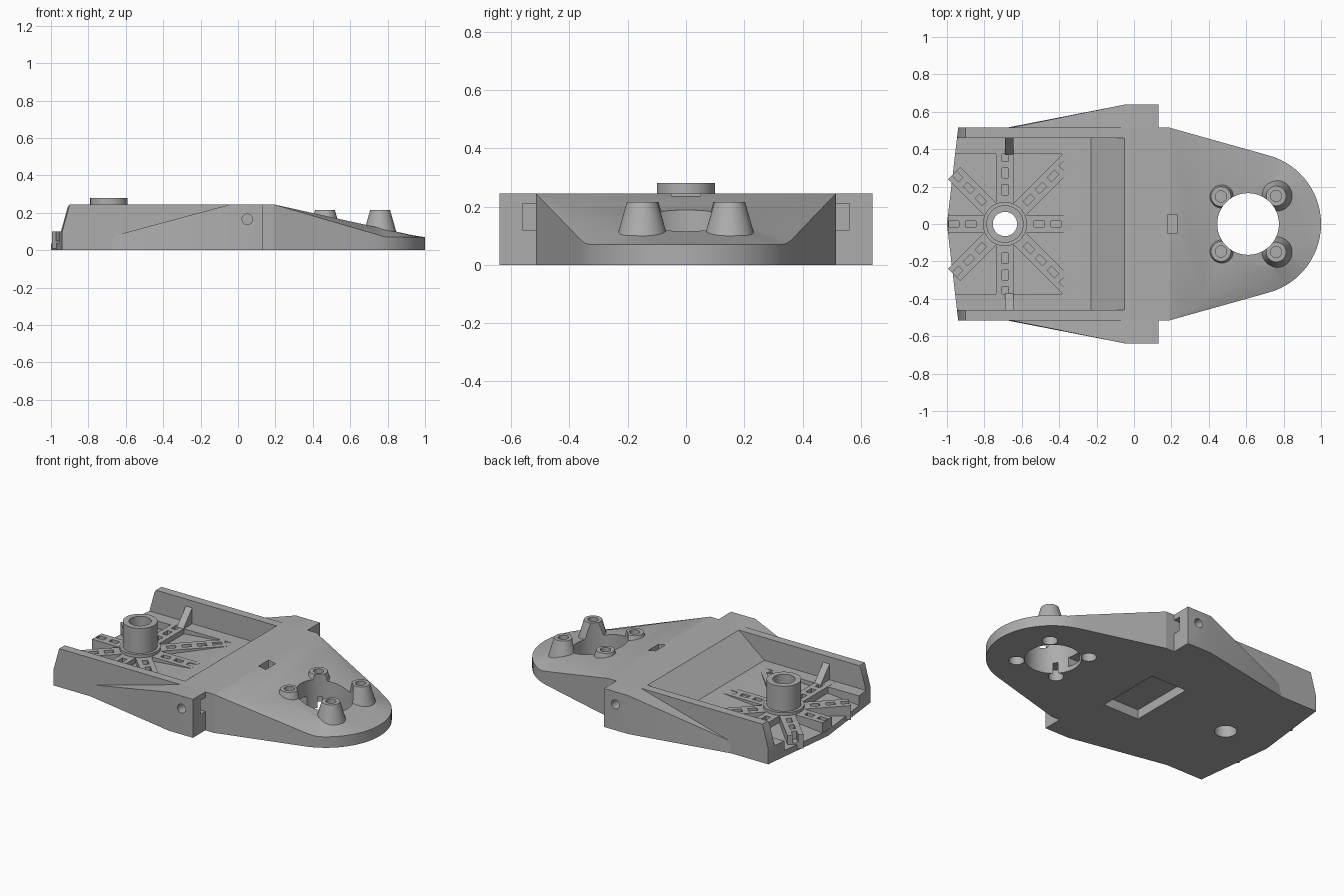
import bpy, bmesh
from math import sin, cos, radians
from mathutils import Vector, Matrix

old = bpy.data.objects.get("Cube")
if old:
    bpy.data.objects.remove(old)

GREY = (0.42, 0.42, 0.42, 1)
grey = bpy.data.materials.new("plain grey")
grey.use_nodes = True
grey.diffuse_color = GREY
grey.node_tree.nodes["Principled BSDF"].inputs["Base Color"].default_value = GREY


def finish(name, bm):
    bmesh.ops.recalc_face_normals(bm, faces=bm.faces)
    me = bpy.data.meshes.new(name)
    bm.to_mesh(me)
    bm.free()
    me.materials.append(grey)
    ob = bpy.data.objects.new(name, me)
    bpy.context.collection.objects.link(ob)
    return ob


def hull(name, pts):
    bm = bmesh.new()
    for p in pts:
        bm.verts.new(p)
    out = bmesh.ops.convex_hull(bm, input=bm.verts)
    spare = [v for v in out["geom_interior"] if isinstance(v, bmesh.types.BMVert)]
    bmesh.ops.delete(bm, geom=spare, context="VERTS")
    bmesh.ops.dissolve_limit(bm, angle_limit=0.01, verts=bm.verts, edges=bm.edges)
    return finish(name, bm)


def box(name, x0, x1, y0, y1, z0, z1, turn=0, origin=(0, 0, 0)):
    place = Matrix.Translation(origin) @ Matrix.Rotation(radians(turn), 4, "Z")
    return hull(name, [place @ Vector((x, y, z)) for x in (x0, x1) for y in (y0, y1) for z in (z0, z1)])


def cone(name, x, y, z0, z1, r0, r1, axis_y=False):
    bm = bmesh.new()
    bmesh.ops.create_cone(bm, cap_ends=True, segments=48, radius1=r0, radius2=r1, depth=z1 - z0,
                          matrix=Matrix.Translation((x, y, (z0 + z1) / 2)))
    if axis_y:  # stand the cylinder along y: (x, y, z) -> (x, z, y)
        for v in bm.verts:
            v.co = Vector((v.co.x, v.co.z, v.co.y))
    return finish(name, bm)


def combine(ob, others, op="DIFFERENCE"):
    for o in others:
        m = ob.modifiers.new("combine", "BOOLEAN")
        m.operation, m.solver, m.object = op, "EXACT", o
    dg = bpy.context.evaluated_depsgraph_get()
    me = bpy.data.meshes.new_from_object(ob.evaluated_get(dg))
    ob.modifiers.clear()
    ob.data = me
    for o in others:
        bpy.data.objects.remove(o)
    return ob


HUB = (-0.69, 0, 0)
TOP = 0.245

# Tray block with raked wall ends and a shallow pointed rear edge
tray = hull("tray", [(-1, 0, 0), (-1, 0, 0.1)]
            + [(x, s * 0.515, z) for s in (-1, 1)
               for x, z in ((-0.94, 0), (-0.94, 0.1), (-0.9, TOP), (0.19, TOP), (0.19, 0))])
pocket = hull("pocket_cutter", [(x, s * 0.46, z) for s in (-1, 1)
              for x, z in ((-1.2, 0.1), (-0.23, 0.1), (0.018, 0.3), (-1.2, 0.3))])
well = hull("well_cutter", [(x, s * 0.375, z) for s in (-1, 1)
            for x, z in ((-1.0, 0.035), (-1.2, 0.035), (-0.3, 0.1), (-0.3, 0.15), (-1.2, 0.15))])
combine(tray, [pocket, well,
               box("recess_cutter", -0.21, 0.045, -0.215, 0.215, -0.1, 0.06),
               box("slot_cutter", 0.18, 0.3, -0.05, 0.05, 0.06, 0.4),
               box("channel_cutter", 0.0, 0.3, -0.05, 0.05, 0.03, 0.09),
               cone("bore_cutter", -0.69, 0, -0.1, 0.4, 0.065, 0.065)])

# Gussets on the pocket walls
for side, s in (("left", 1), ("right", -1)):
    hull("gusset_" + side, [(x, s * y, z) for x in (-0.69, -0.645)
         for y, z in ((0.37, 0.05), (0.37, 0.1), (0.46, 0.2), (0.47, 0.2), (0.47, 0.05))])

# Hub tube with a collar
hub = cone("hub", -0.69, 0, 0.01, 0.28, 0.1, 0.1)
combine(hub, [cone("collar", -0.69, 0, 0.012, 0.12, 0.118, 0.118)], "UNION")
combine(hub, [cone("bore_cutter", -0.69, 0, -0.1, 0.4, 0.065, 0.065)])

# Radial ribs with a row of slots in each
reach = {0: 0.39, 45: 0.5, 90: 0.455, 135: 0.385, 180: 0.305, 225: 0.385, 270: 0.455, 315: 0.5}
for i, (turn, length) in enumerate(reach.items()):
    rib = box("rib_%d" % i, 0.09, length, -0.047, 0.047, 0.01, 0.101, turn, HUB)
    slots = []
    r = 0.155
    while r + 0.05 < length:
        slots.append(box("slot", r, r + 0.055, -0.016, 0.016, 0.05, 0.2, turn, HUB))
        r += 0.09
    combine(rib, slots)

# Side wings: wedges rising to a block, with a notch and a pin hole
for side, s in (("left", 1), ("right", -1)):
    wing = hull("wing_" + side, [(x, s * y, z) for x, y, z in (
        (0.13, 0.64, 0), (0.13, 0.64, TOP), (-0.04, 0.64, 0), (-0.04, 0.64, TOP),
        (0.13, 0.515, 0), (0.13, 0.515, TOP), (-0.04, 0.515, TOP),
        (-0.68, 0.515, 0), (-0.66, 0.515, 0.078))])
    lo, hi = sorted((s * 0.5, s * 0.562))
    notch = box("notch_cutter", 0.02, 0.2, lo, hi, 0.12, 0.21)
    lo, hi = sorted((s * 0.55, s * 0.7))
    combine(wing, [notch, cone("pin_cutter", 0.05, 0.165, lo, hi, 0.028, 0.028, True)])


# Sloping round nose: bottom ring, wall top ring and inset ring on the slope
def slope(x):
    return TOP - 0.18 * (x - 0.19) / 0.81


half = []
n75 = Vector((cos(radians(75)), sin(radians(75)), 0))
start, end = Vector((0.19, 0.515, 0)), Vector((0.62, 0, 0)) + n75 * 0.38
for i in range(8):
    t = i / 8
    half.append((start.lerp(end, t), n75, 0.13 * t))
for i in range(16):
    a = radians(75 - 75 * i / 15)
    n = Vector((cos(a), sin(a), 0))
    half.append((Vector((0.62, 0, 0)) + n * 0.38, n, 0.04 + 0.093 * sin(a)))


def flip(v):
    return Vector((v.x, -v.y, v.z))


ring = half + [(flip(p), flip(n), d) for p, n, d in reversed(half[:-1])]
bm = bmesh.new()
rows = [[], [], []]
for p, n, d in ring:
    wall = TOP - 0.175 * min(1, (p.x - 0.19) / 0.6)
    q = p - n * d
    rows[0].append(bm.verts.new(p))
    rows[1].append(bm.verts.new((p.x, p.y, wall)))
    rows[2].append(bm.verts.new((q.x, q.y, slope(q.x))))
for a, b in zip(rows, rows[1:]):
    for i in range(len(ring) - 1):
        bm.faces.new((a[i], a[i + 1], b[i + 1], b[i]))
bm.faces.new(rows[0])
bm.faces.new(rows[2])
bm.faces.new((rows[0][0], rows[1][0], rows[2][0], rows[2][-1], rows[1][-1], rows[0][-1]))
bmesh.ops.remove_doubles(bm, verts=bm.verts, dist=0.0005)
nose = finish("nose", bm)

# Four screw bosses, the large opening and the cable channel
spots = [(x, s * y) for x, y in ((0.465, 0.147), (0.76, 0.15)) for s in (-1, 1)]
combine(nose, [cone("boss", x, y, 0.05, 0.215, 0.1, 0.053) for x, y in spots], "UNION")
combine(nose, [cone("opening_cutter", 0.61, 0, -0.1, 0.4, 0.165, 0.165),
               box("slot_cutter", 0.1, 0.23, -0.05, 0.05, 0.06, 0.4),
               box("channel_cutter", 0.1, 0.5, -0.05, 0.05, 0.03, 0.09)]
        + [cone("screw_cutter", x, y, 0.1, 0.3, 0.03, 0.03) for x, y in spots]
        + [cone("head_cutter", x, y, -0.1, 0.07, 0.045, 0.045) for x, y in spots])

# Smooth the round parts, keeping sharp edges
bpy.ops.object.select_all(action="DESELECT")
for ob in bpy.context.collection.objects:
    if ob.type == "MESH" and ob.name.startswith(("nose", "hub", "tray", "wing")):
        ob.select_set(True)
bpy.context.view_layer.objects.active = nose
bpy.ops.object.shade_smooth_by_angle(angle=radians(25))
